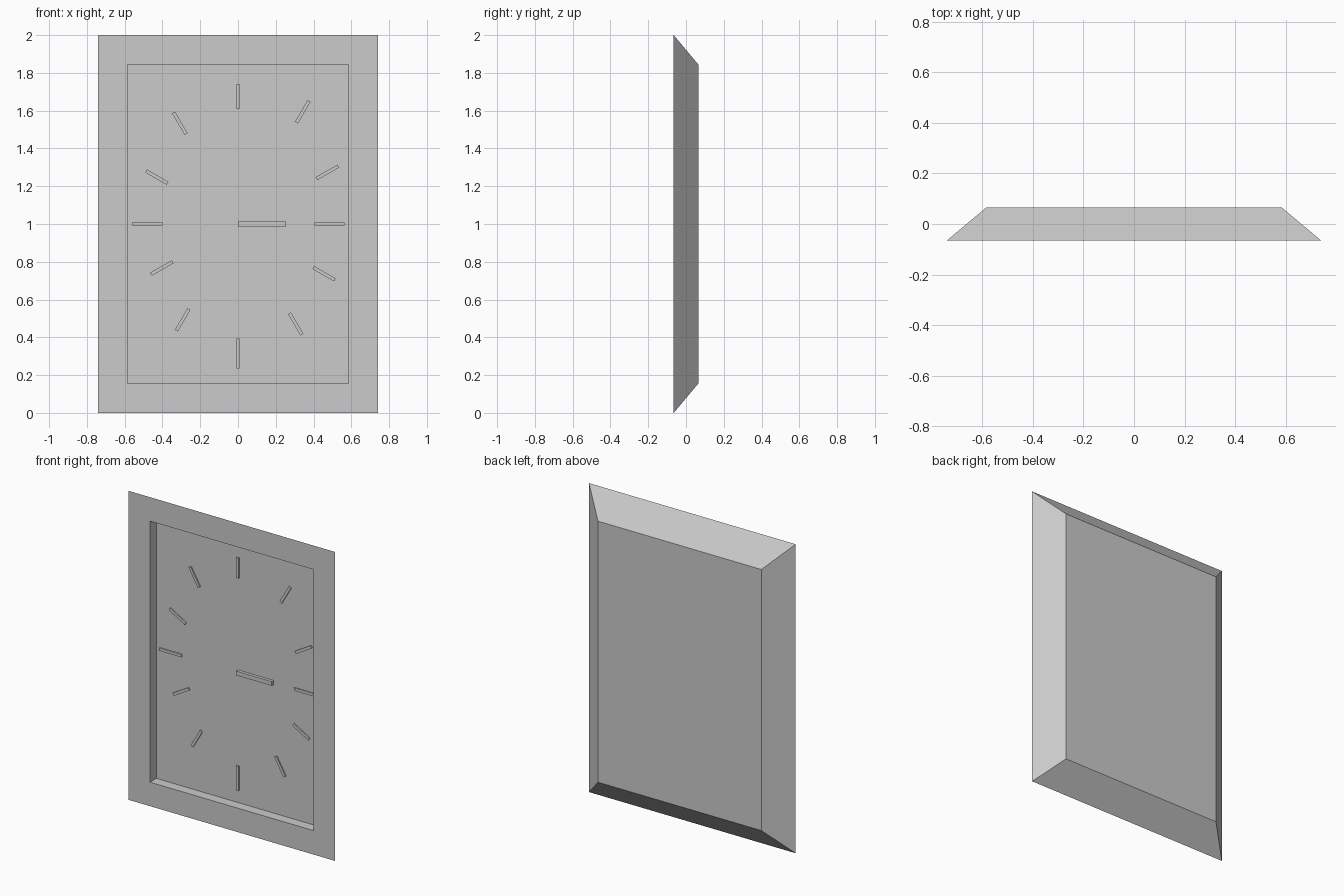
import bpy, bmesh, math
from mathutils import Matrix, Vector

cube = bpy.data.objects.get("Cube")
if cube:
    bpy.data.objects.remove(cube, do_unlink=True)

grey = bpy.data.materials.new("plain grey")
grey.use_nodes = True
colour = (0.6, 0.6, 0.6, 1)
grey.diffuse_color = colour
grey.node_tree.nodes["Principled BSDF"].inputs["Base Color"].default_value = colour

MID = 1.0      # height of the dial centre
FRONT, FLOOR, BACK = -0.065, 0.0, 0.065


def add_object(name, bm):
    bmesh.ops.recalc_face_normals(bm, faces=bm.faces)
    mesh = bpy.data.meshes.new(name)
    bm.to_mesh(mesh)
    bm.free()
    mesh.materials.append(grey)
    obj = bpy.data.objects.new(name, mesh)
    bpy.context.collection.objects.link(obj)
    return obj


def radial_bar(name, angle, inner, outer, width, height):
    """Thin bar on the dial, pointing outward at a clockwise angle from the top."""
    bm = bmesh.new()
    bmesh.ops.create_cube(bm, size=1)
    bmesh.ops.scale(bm, verts=bm.verts, vec=(width, height, outer - inner))
    bmesh.ops.translate(bm, verts=bm.verts,
                        vec=(0, FLOOR - height / 2, (inner + outer) / 2))
    turn = Matrix.Rotation(math.radians(angle), 4, 'Y')
    bmesh.ops.transform(bm, matrix=Matrix.Translation((0, 0, MID)) @ turn, verts=bm.verts)
    return add_object(name, bm)


# Case: rectangular rings from the recessed dial, over the rim, to the tapered back
bm = bmesh.new()
rings = []
for half_w, half_h, y in ((0.585, 0.845, FLOOR), (0.585, 0.845, FRONT),
                          (0.74, 1.0, FRONT), (0.585, 0.845, BACK)):
    rings.append([bm.verts.new((sx * half_w, y, MID + sz * half_h))
                  for sx, sz in ((-1, -1), (1, -1), (1, 1), (-1, 1))])
for a, b in zip(rings, rings[1:]):
    for i in range(4):
        j = (i + 1) % 4
        bm.faces.new((a[i], a[j], b[j], b[i]))
bm.faces.new(rings[0])
bm.faces.new(rings[-1])
add_object("clock_case", bm)

# Hour marks, starting at the top: inner radius of each, with longer quarter marks
inner_radii = (0.61, 0.62, 0.48, 0.405, 0.46, 0.545,
               0.605, 0.52, 0.40, 0.40, 0.43, 0.55)
for hour, inner in enumerate(inner_radii):
    length = 0.16 if hour in (3, 6, 9) else 0.132
    radial_bar(f"hour_mark_{hour or 12}", hour * 30, inner, inner + length, 0.018, 0.008)

# Single hand pointing to the side
radial_bar("clock_hand", 90, 0.0, 0.255, 0.027, 0.02)
